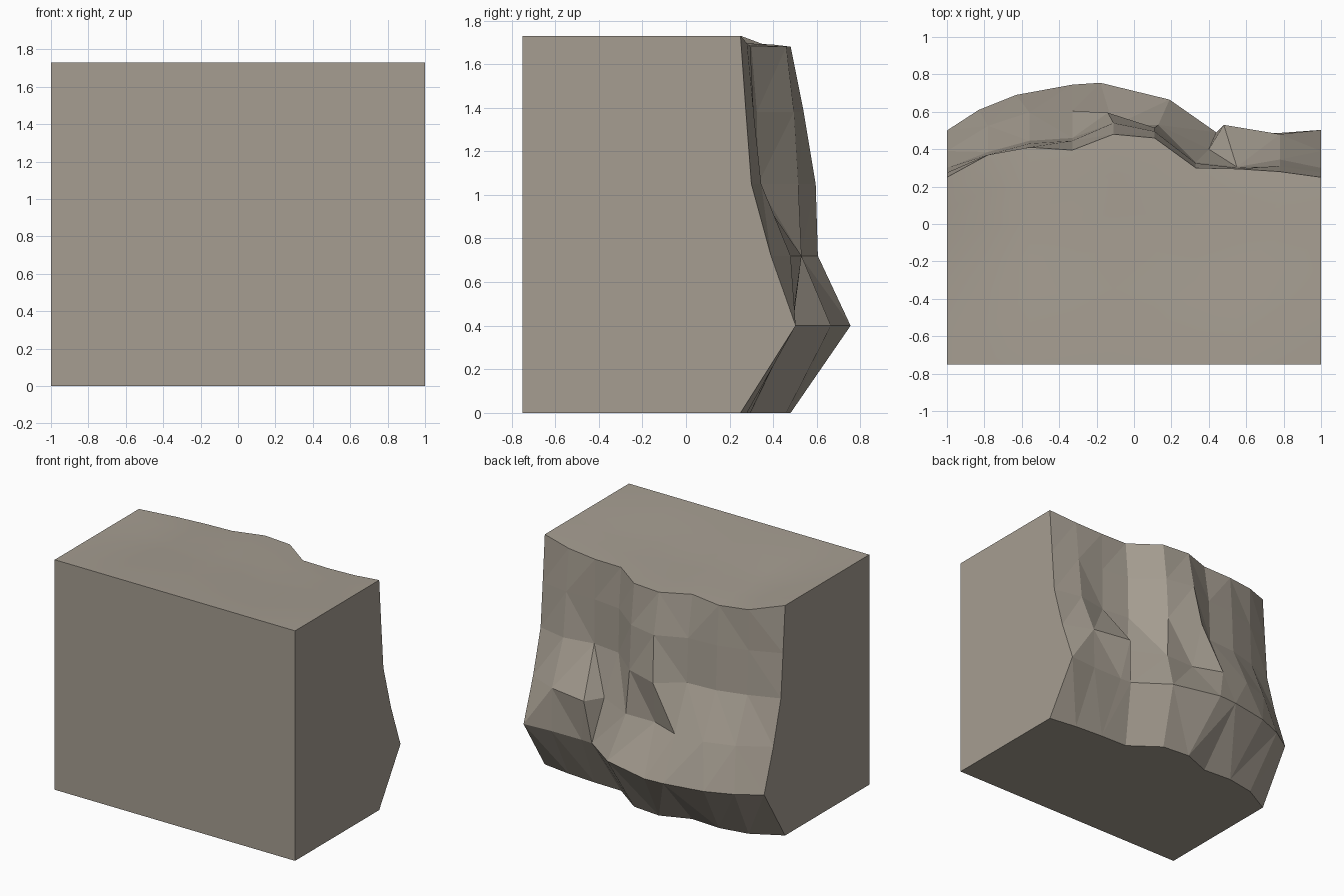
import bpy, bmesh

if "Cube" in bpy.data.objects:
    bpy.data.objects.remove(bpy.data.objects["Cube"])

rock = bpy.data.materials.new("warm_grey_rock")
rock.diffuse_color = (0.38, 0.34, 0.285, 1)
rock.use_nodes = True
rock.node_tree.nodes["Principled BSDF"].inputs["Base Color"].default_value = rock.diffuse_color

COLS = [-1, -.78, -.56, -.33, -.11, .11, .33, .55, .78, 1]
RIM = [.25, .37, .41, .395, .48, .46, .30, .295, .28, .25]
DIP = [0, .045, .055, .04, .05, .05, .05, .05, .035, 0]   # hollow of the top
FRONT, TOP = -.75, 1.73

# Depth of the cliff face at each level, bottom to top
LEVELS = [
    (0.40, [.50, .61, .69, .745, .755, .665, .49, .485, .487, .503]),
    (0.72, [.39, .525, .597, .605, .525, .53, .40, .53, .48, .39]),
    (1.05, [.30, .385, .445, .46, .595, .515, .33, .305, .345, .30]),
    (1.38, [.275, .37, .43, .445, .54, .495, .325, .30, .31, .275]),
]
# Sideways shifts of the crags, by (level, column)
SHIFT = {(0, 1): -.05, (0, 2): -.07, (0, 4): -.07, (0, 5): .08, (0, 6): .11,
         (0, 7): -.02, (1, 5): .02, (1, 6): .07, (1, 7): -.07, (2, 4): -.03}

bm = bmesh.new()
n = len(COLS)

# Cliff face rows, from the bottom edge to the rim
rows = [[bm.verts.new((x, y, 0)) for x, y in zip(COLS, RIM)]]
for j, (z, depths) in enumerate(LEVELS):
    rows.append([bm.verts.new((COLS[i] + SHIFT.get((j, i), 0), depths[i], z))
                 for i in range(n)])
rows.append([bm.verts.new((x, y, TOP - d)) for x, y, d in zip(COLS, RIM, DIP)])
rim = len(rows) - 1

# Top surface rows, from the rim to the front edge
for t, k in ((.17, .8), (.34, .75), (.5, .55), (.67, .35), (.84, .12), (1, 0)):
    rows.append([bm.verts.new((x, y + (FRONT - y) * t, TOP - d * k))
                 for x, y, d in zip(COLS, RIM, DIP)])

cliff = []
for j in range(len(rows) - 1):
    for i in range(n - 1):
        f = bm.faces.new((rows[j][i + 1], rows[j][i], rows[j + 1][i], rows[j + 1][i + 1]))
        f.smooth = j >= rim
        if j < rim:
            cliff.append(f)

# Flat front, base and sides
base = [bm.verts.new((x, FRONT, 0)) for x in COLS]
for i in range(n - 1):
    bm.faces.new((base[i], base[i + 1], rows[-1][i + 1], rows[-1][i]))
    bm.faces.new((rows[0][i], rows[0][i + 1], base[i + 1], base[i]))
for i in (0, n - 1):
    bm.faces.new([r[i] for r in rows] + [base[i]])

# Faceted crags
bmesh.ops.triangulate(bm, faces=cliff, quad_method='SHORT_EDGE')
bmesh.ops.recalc_face_normals(bm, faces=bm.faces[:])
for e in bm.edges:
    e.smooth = len(e.link_faces) == 2 and all(f.smooth for f in e.link_faces)

mesh = bpy.data.meshes.new("cliff_block")
bm.to_mesh(mesh)
bm.free()
mesh.materials.append(rock)
block = bpy.data.objects.new("cliff_block", mesh)
bpy.context.collection.objects.link(block)
